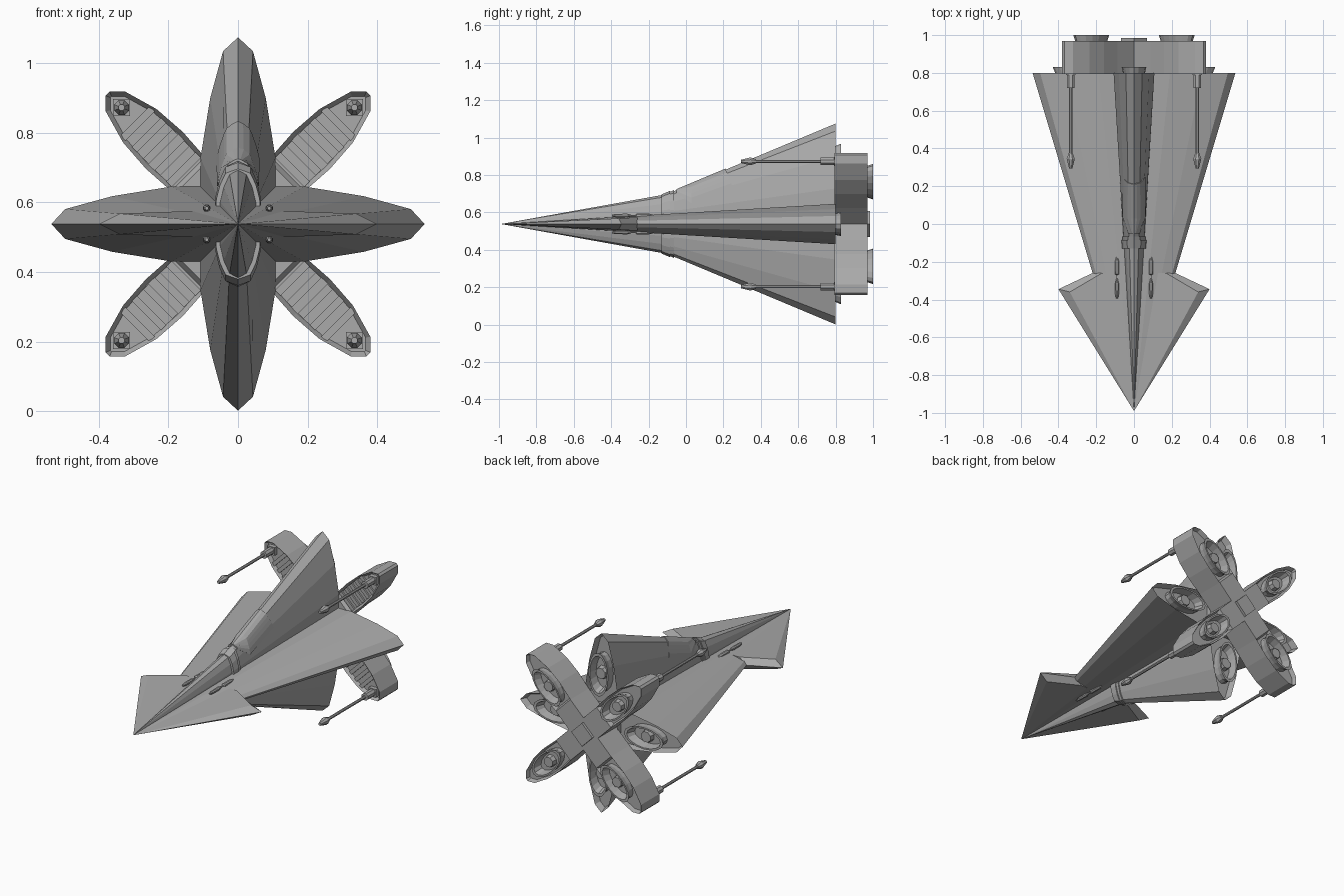
import bpy, bmesh, math
from mathutils import Vector

cube = bpy.data.objects.get("Cube")
if cube:
    bpy.data.objects.remove(cube, do_unlink=True)

AXIS_Z = 0.538
NOSE_Y, MID_Y, REAR_Y = -0.99, -0.1, 0.8
QUARTERS = [math.radians(a) for a in (45, 135, 225, 315)]

hull = bpy.data.materials.new("hull_grey")
hull.use_nodes = True
GREY = (0.4, 0.4, 0.4, 1)
hull.diffuse_color = GREY
hull.node_tree.nodes["Principled BSDF"].inputs["Base Color"].default_value = GREY


def finish(name, bm, roll=0.0):
    """Turn a bmesh into an object, rolled about the long axis."""
    bmesh.ops.remove_doubles(bm, verts=bm.verts, dist=0.0005)
    bmesh.ops.recalc_face_normals(bm, faces=bm.faces)
    mesh = bpy.data.meshes.new(name)
    bm.to_mesh(mesh)
    bm.free()
    mesh.materials.append(hull)
    obj = bpy.data.objects.new(name, mesh)
    obj.location.z = AXIS_Z
    obj.rotation_euler.y = roll
    bpy.context.collection.objects.link(obj)
    return obj


def pocket(bm, face, rim, depth):
    """Inset a flat end face and push it in along y."""
    bmesh.ops.inset_region(bm, faces=[face], thickness=rim, use_even_offset=True)
    bmesh.ops.translate(bm, verts=face.verts, vec=(0, depth, 0))


def loft(name, rings, roll=0.0, rear_pocket=0.0):
    """Skin closed rings of points and cap both ends."""
    bm = bmesh.new()
    rows = [[bm.verts.new(p) for p in ring] for ring in rings]
    n = len(rows[0])
    for a, b in zip(rows, rows[1:]):
        for i in range(n):
            j = (i + 1) % n
            bm.faces.new((a[i], a[j], b[j], b[i]))
    bm.faces.new(rows[0])
    end = bm.faces.new(rows[-1])
    if rear_pocket:
        bmesh.ops.recalc_face_normals(bm, faces=bm.faces)
        pocket(bm, end, 0.014, -rear_pocket)
    return finish(name, bm, roll)


def oval(y, a, b, x=0.0, z=0.0, n=16, turn=0.0):
    steps = [2 * math.pi * i / n + turn for i in range(n)]
    return [(x + b * math.cos(t), y, z + a * math.sin(t)) for t in steps]


def turned(name, profile, x, z, roll=0.0, n=8):
    """Round part along y from (y, radius) pairs."""
    return loft(name, [oval(y, r, r, x, z, n, math.pi / n) for y, r in profile], roll)


# Blade cross-sections: (half width, height) from crest down to root
REAR = [(0, .537), (.043, .497), (.08, .362), (.108, .19), (.108, .11)]
MID = [(0, .16), (.025, .147), (.042, .11), (.053, .065), (.054, .05)]


def mix(y):
    t = (y - MID_Y) / (REAR_Y - MID_Y)
    return [(a + (c - a) * t, b + (d - b) * t) for (a, b), (c, d) in zip(MID, REAR)]


def ring(half, y, grow=0.0):
    right = [(w + (grow if w else 0), h + grow) for w, h in half]
    right += [(w, -h) for w, h in reversed(right)]
    return [(w, y, h) for w, h in right] + [(-w, y, h) for w, h in right[-2:0:-1]]


def scaled(half, s):
    return [(w * s, h * s) for w, h in half]


# Upright fins and flat wings, both running out of the nose point
loft("upright_fins", [ring(scaled(MID, .0005), NOSE_Y), ring(MID, MID_Y), ring(REAR, REAR_Y)],
     rear_pocket=0.035)
loft("wings", [ring(scaled(REAR, .0002), NOSE_Y), ring(REAR, REAR_Y)],
     math.pi / 2, rear_pocket=0.035)

# Arrowhead foreplane with a bevelled trailing edge
bm = bmesh.new()
for s in (1, -1):
    for up in (1, -1):
        nose, mid_rear = (0, NOSE_Y, 0), (0, -.26, .036 * up)
        ridge_in, ridge_out = (.17 * s, -.26, .036 * up), (.34 * s, -.36, .03 * up)
        tip, edge_in = (.4 * s, -.345, 0), (.22 * s, -.26, 0)
        for pts in ((nose, mid_rear, ridge_in), (nose, ridge_in, ridge_out), (nose, ridge_out, tip),
                    (ridge_out, ridge_in, edge_in, tip),
                    (mid_rear, ridge_in, edge_in, (0, -.26, 0))):
            bm.faces.new([bm.verts.new(p) for p in pts])
finish("foreplane", bm)

# Stepped collar around the fins
loft("collar_front", [ring(mix(y), y, .011) for y in (-.13, -.085)])
loft("collar_rear", [ring(mix(y), y, .006) for y in (-.085, -.065)])


# Canopy shell lying on the upper fin
def canopy_ring(y, low, lean=0.0, n=6):
    half = mix(y)
    top = half[0][1]
    pts = []
    for i in range(n + 1):
        h = top + (low - top) * (i / n) ** 1.5
        w = half[-1][0]
        for (w0, h0), (w1, h1) in zip(half, half[1:]):
            if h0 >= h >= h1:
                w = w0 + (w1 - w0) * (h0 - h) / (h0 - h1)
                break
        pts.append((w + (.005 if i else 0), y + (top - h) * lean, h + (.006 if i < n else 0)))
    return pts + [(-x, yy, h) for x, yy, h in reversed(pts[1:])]


loft("canopy", [canopy_ring(-.05, .165), canopy_ring(.03, .11), canopy_ring(.21, .187, .4)])


# Hollow oval engine nozzle with a plug inside
def nozzle(name, y, length, a, b, centre, roll):
    steps = ((-.03, .9), (0, .9), (length, 1), (length, .86), (-.02, .72))
    loft(name, [oval(y + dy, a * k, b * k, 0, centre) for dy, k in steps], roll)
    turned(name + "_plug", ((y - .03, b * .62), (y + length * .3, b * .5)), 0, centre, roll)


for i in range(4):
    nozzle(f"blade_nozzle_{i}", REAR_Y, .03, .13, .065, .3, i * math.pi / 2)

# Diagonal rear arms, pocketed front and back
ARM = [(.19, .068), (.3, .075), (.4, .068), (.498, .04), (.53, .008)]
ARM_FRONT, ARM_REAR = .795, .97
for i, roll in enumerate(QUARTERS):
    bm = bmesh.new()
    flank = [bm.verts.new((v, ARM_FRONT, u)) for u, v in ARM]
    other = [bm.verts.new((-v, ARM_FRONT, u)) for u, v in ARM]
    root = [bm.verts.new(p) for p in ((-.068, ARM_FRONT, .06), (0, ARM_FRONT, 0), (.068, ARM_FRONT, .06))]
    front = [bm.faces.new(root + [flank[0], other[0]]), bm.faces.new(flank + other[::-1])]
    made = bmesh.ops.extrude_face_region(bm, geom=front, use_keep_orig=True)["geom"]
    moved = [g for g in made if isinstance(g, bmesh.types.BMVert)]
    bmesh.ops.translate(bm, verts=moved, vec=(0, ARM_REAR - ARM_FRONT, 0))
    back = max((g for g in made if isinstance(g, bmesh.types.BMFace)),
               key=lambda f: f.calc_center_median().z)
    bmesh.ops.recalc_face_normals(bm, faces=bm.faces)
    pocket(bm, front[1], .013, .02)
    pocket(bm, back, .01, -.025)
    finish(f"rear_arm_{i}", bm, roll)
    nozzle(f"arm_nozzle_{i}", ARM_REAR, .03, .12, .06, .32, roll)

    # Ribs across the front pocket
    for k in range(5):
        u = .21 + k * .047
        loft(f"arm_{i}_rib_{k}", [[(-.06, y, u), (.06, y, u), (.06, y, u + .022), (-.06, y, u + .022)]
                                  for y in (.805, .825)], roll)

    # Long gun with housing, barrel and pointed muzzle
    u = .335 * math.sqrt(2)
    loft(f"gun_{i}_mount", [oval(y, .034, .034, 0, u, 4, 0) for y in (.79, .83)], roll)
    turned(f"gun_{i}_housing", ((.72, .022), (.81, .022)), 0, u, roll)
    turned(f"gun_{i}_barrel", ((.35, .009), (.73, .009)), 0, u, roll)
    turned(f"gun_{i}_muzzle", ((.293, .009), (.345, .023), (.375, .012)), 0, u, roll)

# Diamond boss at the centre of the rear
loft("rear_boss", [oval(y, .07, .07, n=4) for y in (.96, .985)])

# Small nose cannons above and below the wings
for s in (1, -1):
    for up in (1, -1):
        turned(f"nose_cannon_{'left' if s > 0 else 'right'}_{'top' if up > 0 else 'bottom'}",
               ((-.395, .005), (-.375, .01), (-.315, .011), (-.29, .004), (-.27, .004),
                (-.265, .012), (-.2, .012), (-.175, .005)), .09 * s, .045 * up)
